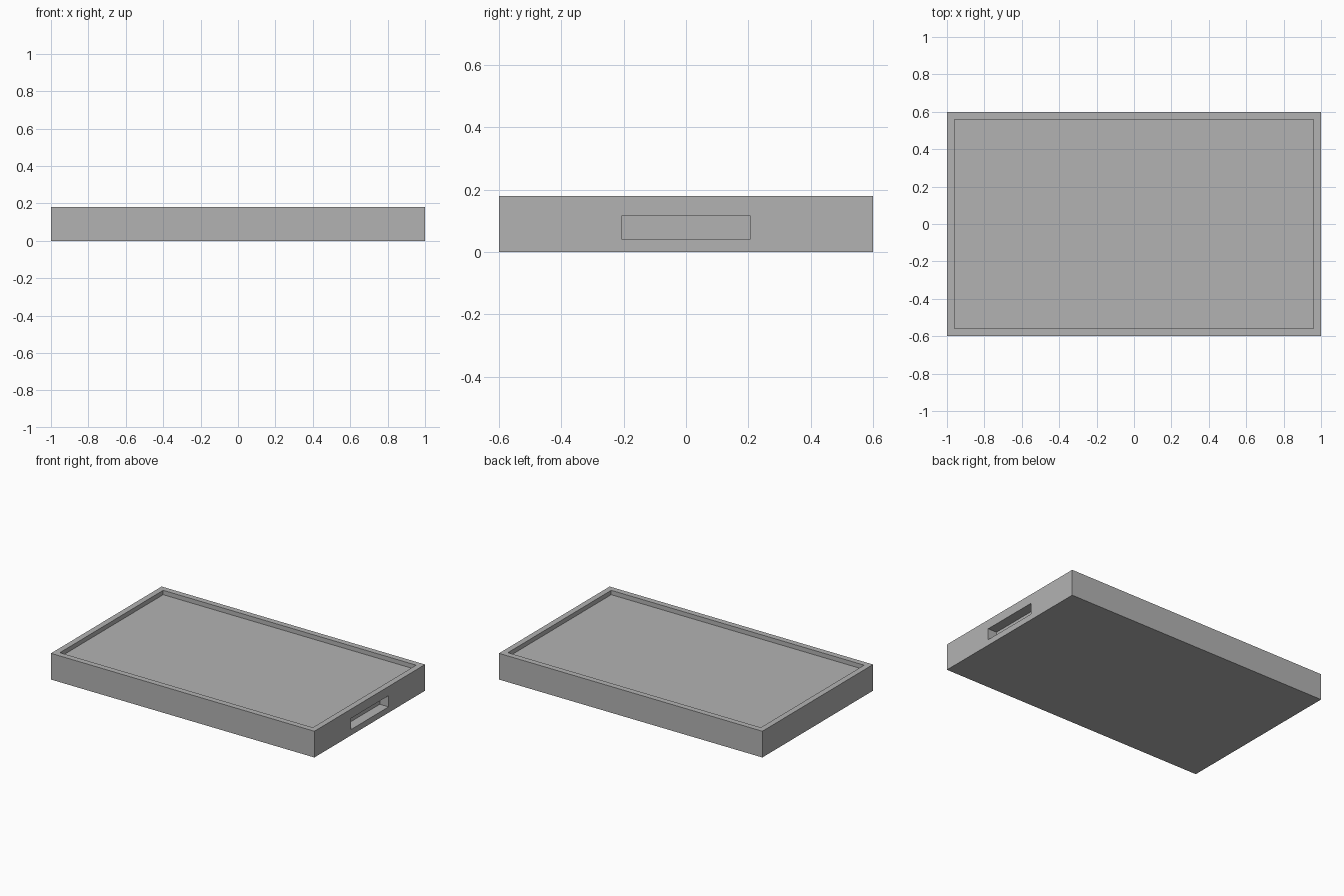
import bpy

if "Cube" in bpy.data.objects:
    bpy.data.objects.remove(bpy.data.objects["Cube"], do_unlink=True)

LENGTH, WIDTH, HEIGHT = 2.0, 1.2, 0.18
RIM, RECESS = 0.04, 0.03
SLOT_DEPTH, SLOT_WIDTH, SLOT_LOW, SLOT_HIGH = 0.067, 0.41, 0.04, 0.117

grey = bpy.data.materials.new("plain_grey")
grey.use_nodes = True
colour = (0.45, 0.45, 0.45, 1)
grey.diffuse_color = colour
grey.node_tree.nodes["Principled BSDF"].inputs["Base Color"].default_value = colour


def box(name, low, high):
    """Add a box between two opposite corners."""
    centre = [(a + b) / 2 for a, b in zip(low, high)]
    bpy.ops.mesh.primitive_cube_add(size=1, location=centre)
    obj = bpy.context.object
    obj.name = name
    obj.scale = [b - a for a, b in zip(low, high)]
    bpy.ops.object.transform_apply(location=True, rotation=False, scale=True)
    obj.data.materials.append(grey)
    return obj


def carve(target, cutter):
    """Cut one box out of another and discard the cutter."""
    cutter.hide_render = True
    mod = target.modifiers.new("carve", "BOOLEAN")
    mod.operation = "DIFFERENCE"
    mod.solver = "EXACT"
    mod.object = cutter
    bpy.context.view_layer.objects.active = target
    bpy.ops.object.modifier_apply(modifier=mod.name)
    bpy.data.objects.remove(cutter, do_unlink=True)


# Tray body
x, y = LENGTH / 2, WIDTH / 2
tray = box("tray_body", (-x, -y, 0), (x, y, HEIGHT))

# Shallow recess inside the raised rim
carve(tray, box("recess_cutter", (RIM - x, RIM - y, HEIGHT - RECESS),
                (x - RIM, y - RIM, HEIGHT + RIM)))

# Blind hand slot in one end
carve(tray, box("slot_cutter", (x - SLOT_DEPTH, -SLOT_WIDTH / 2, SLOT_LOW),
                (x + RIM, SLOT_WIDTH / 2, SLOT_HIGH)))
